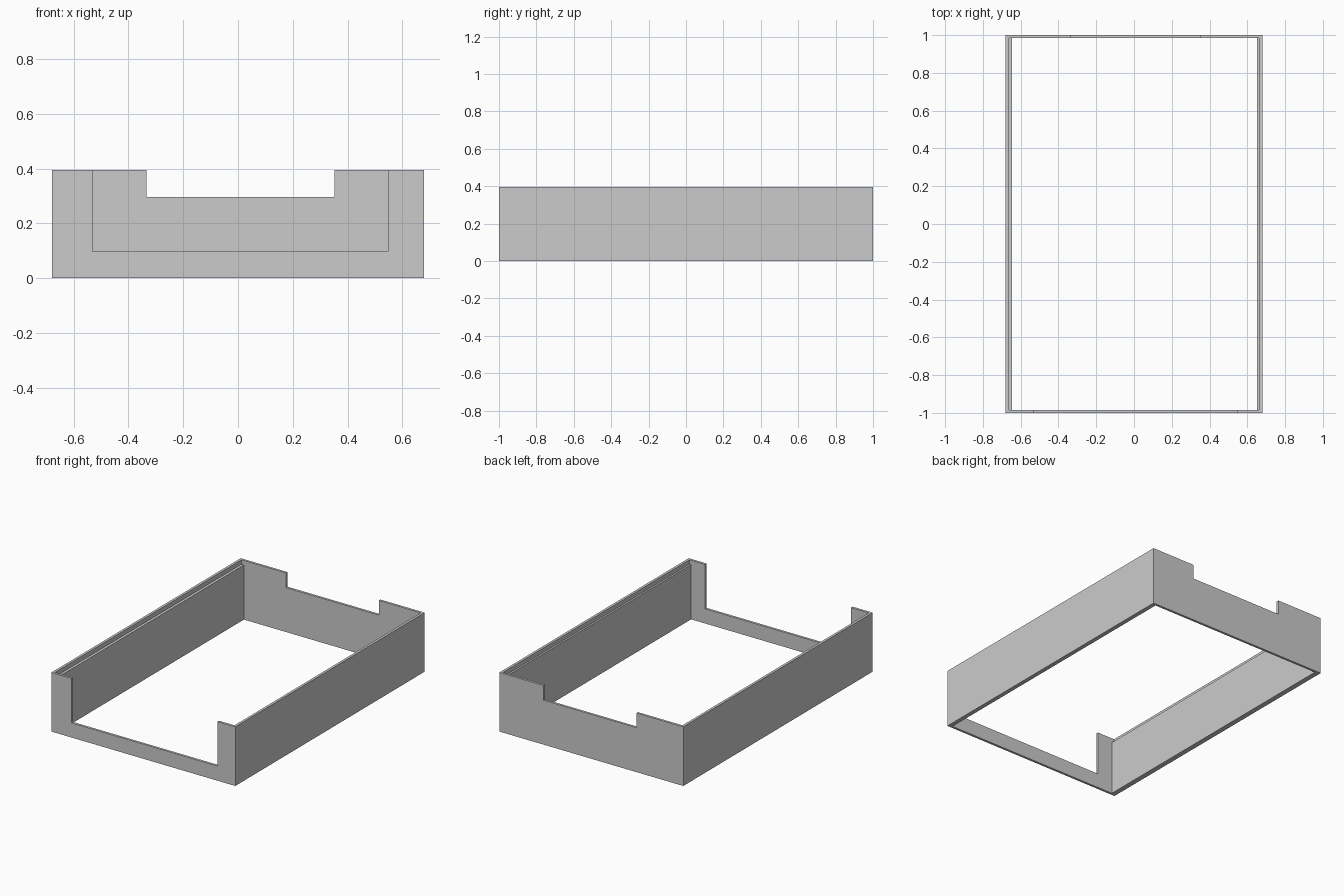
import bpy
import bmesh

cube = bpy.data.objects.get("Cube")
if cube:
    bpy.data.objects.remove(cube, do_unlink=True)

grey = bpy.data.materials.new("plain grey")
grey.use_nodes = True
colour = (0.6, 0.6, 0.6, 1)
grey.diffuse_color = colour
grey.node_tree.nodes["Principled BSDF"].inputs["Base Color"].default_value = colour

HALF_W, HALF_L, HEIGHT, THICK = 0.68, 1.0, 0.395, 0.016
LEDGE = 0.365


def extrude_outline(name, outline, start, depth):
    """Extrude an x-z outline along +y from start."""
    bm = bmesh.new()
    face = bm.faces.new([bm.verts.new((x, start, z)) for x, z in outline])
    moved = bmesh.ops.extrude_face_region(bm, geom=[face])["geom"]
    verts = [v for v in moved if isinstance(v, bmesh.types.BMVert)]
    bmesh.ops.translate(bm, verts=verts, vec=(0, depth, 0))
    bmesh.ops.recalc_face_normals(bm, faces=bm.faces)
    mesh = bpy.data.meshes.new(name)
    bm.to_mesh(mesh)
    bm.free()
    mesh.materials.append(grey)
    obj = bpy.data.objects.new(name, mesh)
    bpy.context.collection.objects.link(obj)


def notched_panel(name, start, x0, x1, floor):
    """End panel with a rectangular opening cut from its top edge."""
    w = HALF_W
    extrude_outline(name, [(-w, 0), (w, 0), (w, HEIGHT), (x1, HEIGHT),
                           (x1, floor), (x0, floor), (x0, HEIGHT),
                           (-w, HEIGHT)], start, THICK)


def stepped_wall(name, side, lip, inner):
    """Side wall with a tall outer lip and a lower inner ledge."""
    outline = [(HALF_W, 0), (HALF_W, HEIGHT), (lip, HEIGHT),
               (lip, LEDGE), (inner, LEDGE), (inner, 0)]
    extrude_outline(name, [(side * x, z) for x, z in outline],
                    THICK - HALF_L, 2 * (HALF_L - THICK))


# End panels
notched_panel("front_panel", -HALF_L, -0.532, 0.548, 0.098)
notched_panel("back_panel", HALF_L - THICK, -0.335, 0.353, 0.297)

# Side walls
stepped_wall("right_wall", -1, 0.663, 0.645)
stepped_wall("left_wall", 1, 0.663, 0.651)
